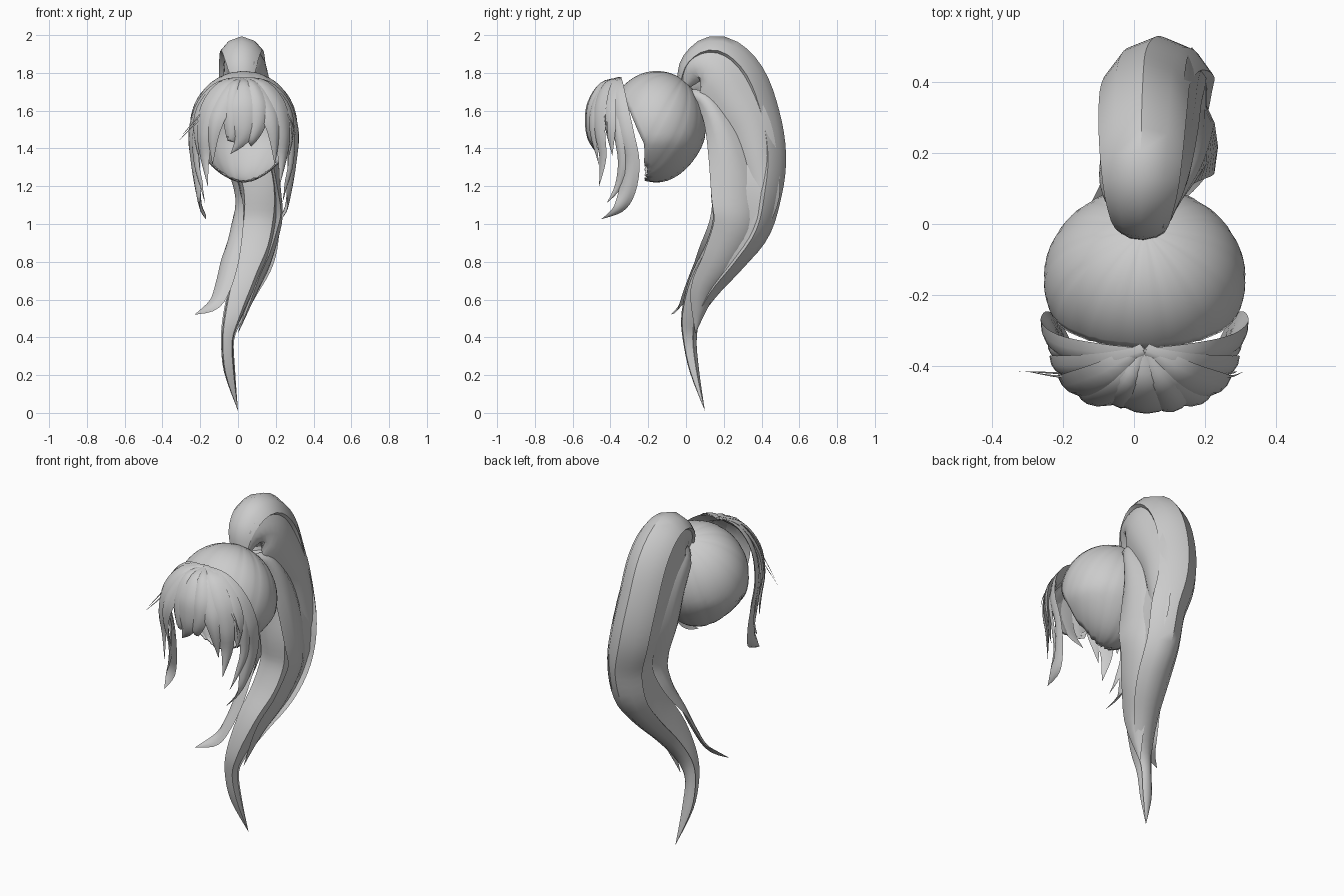
import bpy, bmesh, math, random
from mathutils import Vector as V

random.seed(4)
hair = bpy.data.materials.new("hair grey")
hair.diffuse_color = (0.6, 0.6, 0.6, 1)
C = V((0.03, -0.155, 1.515))        # centre of the head
R = V((0.285, 0.26, 0.295))         # radii of the skull cap
X = V((1, 0, 0))


def finish(name, bm, angle=40):
    bmesh.ops.remove_doubles(bm, verts=bm.verts, dist=0.0004)
    bmesh.ops.recalc_face_normals(bm, faces=bm.faces)
    me = bpy.data.meshes.new(name)
    bm.to_mesh(me)
    bm.free()
    me.materials.append(hair)
    ob = bpy.data.objects.new(name, me)
    bpy.context.collection.objects.link(ob)
    bpy.ops.object.select_all(action='DESELECT')
    ob.select_set(True)
    bpy.context.view_layer.objects.active = ob
    bpy.ops.object.shade_smooth_by_angle(angle=math.radians(angle))
    return ob


def smooth_path(pts, steps):
    """Catmull-Rom through rows of any length."""
    ext = [pts[0]] + pts + [pts[-1]]
    rows = []
    for i in range(1, len(ext) - 2):
        a, b, c, d = ext[i - 1:i + 3]
        for s in range(steps):
            t = s / steps
            rows.append([0.5 * (2 * q + (r - p) * t + (2 * p - 5 * q + 4 * r - w) * t * t
                                + (3 * q - p - 3 * r + w) * t ** 3) for p, q, r, w in zip(a, b, c, d)])
    return rows + [list(pts[-1])]


LEAF = [(-1, 0), (-0.5, 0.75), (0, 1), (0.5, 0.75), (1, 0), (0.5, -0.1), (0, -0.2), (-0.5, -0.1)]


def lock(name, pts, out, section=LEAF, steps=4):
    """Loft a section along rows of x, y, z, half width, half depth."""
    rows = smooth_path(pts, steps)
    bm = bmesh.new()
    prev = None
    for i, r in enumerate(rows):
        p = V(r[:3])
        t = (V(rows[min(i + 1, len(rows) - 1)][:3]) - V(rows[max(i - 1, 0)][:3])).normalized()
        side = t.cross(out(p, t)).normalized()
        up = side.cross(t)
        ring = [bm.verts.new(p + side * u * max(r[3], 0) + up * v * max(r[4], 0)) for u, v in section]
        if prev:
            for k in range(len(ring)):
                m = (k + 1) % len(ring)
                bm.faces.new((prev[k], prev[m], ring[m], ring[k]))
        else:
            bm.faces.new(ring)
        prev = ring
    return finish(name, bm)


def turn(a, b, top, bottom):
    """Facing direction that turns from a to b between two heights."""
    def out(p, t):
        f = min(1, max(0, (top - p.z) / (top - bottom)))
        return V(a).lerp(V(b), f)
    return out


from_head = lambda p, t: p - C
over_back = lambda p, t: X.cross(t)
to_right = lambda p, t: X


# Skull cap: pleated panels fanning out from the ponytail root, open at the face
def cap():
    bm = bmesh.new()
    pole = V((0, 0.52, 0.85)).normalized()
    e2 = X.cross(pole)
    n, m = 96, 18

    def point(th, ph):
        d = pole * math.cos(th) + (X * math.cos(ph) + e2 * math.sin(ph)) * math.sin(th)
        k = 1 - 0.008 * abs(math.cos(ph * 7)) ** 14 * min(1, th * 2)
        q = V((d.x * R.x, d.y * R.y, d.z * R.z)) * k
        f = min(1, max(0, (-0.08 - q.z) / 0.2))     # narrow towards the nape
        q.x *= 1 - 0.24 * f
        if q.y > 0:
            q.y *= 1 - 0.12 * f
        return C + q

    prev = None
    for j in range(n + 1):
        ph = 2 * math.pi * j / n
        end = 0.3
        while end < 3.0:
            p = point(end, ph)
            if p.y < -0.22 - 0.13 * min(1, max(0, (p.z - 1.42) / 0.3)):
                break
            end += 0.02
        if p.z < 1.3:               # ragged nape
            end -= random.uniform(0, 0.13)
        col = [bm.verts.new(point(end * i / m, ph)) for i in range(m + 1)]
        if prev:
            for i in range(m):
                bm.faces.new((prev[i], prev[i + 1], col[i + 1], col[i]))
        prev = col
    ob = finish("skull_cap", bm)
    s = ob.modifiers.new("thickness", 'SOLIDIFY')
    s.thickness = 0.006


cap()

# Ponytail: ridged back strip with recessed flanks, narrowing to a curled tip
BODY = [(-1, 0.52), (-0.62, 0.84), (0, 1), (0.62, 0.84), (1, 0.52), (0.8, 0.42), (0.8, 0.1),
        (0.85, -0.4), (0.7, -0.85), (0, -1), (-0.7, -0.85), (-0.85, -0.4), (-0.8, 0.1), (-0.8, 0.42)]
lock("ponytail_body", [
    (0.03, -0.02, 1.73, 0.05, 0.03), (0.02, 0.04, 1.82, 0.085, 0.09), (0.02, 0.14, 1.835, 0.115, 0.17),
    (0.025, 0.235, 1.735, 0.125, 0.195), (0.035, 0.30, 1.55, 0.125, 0.2), (0.065, 0.33, 1.36, 0.125, 0.2),
    (0.11, 0.32, 1.18, 0.115, 0.19), (0.11, 0.295, 1.0, 0.11, 0.16), (0.085, 0.21, 0.84, 0.105, 0.12),
    (0.03, 0.10, 0.68, 0.08, 0.09), (-0.025, 0.03, 0.52, 0.055, 0.055), (-0.055, 0.02, 0.39, 0.035, 0.037),
    (-0.045, 0.045, 0.22, 0.03, 0.025), (0, 0.1, 0.01, 0, 0)], over_back, BODY)

# Right flank: an upper blade and a wide lower one
lock("ponytail_right_upper", [
    (0.06, 0.0, 1.74, 0.03, 0.02), (0.09, 0.06, 1.82, 0.085, 0.035), (0.115, 0.16, 1.79, 0.13, 0.045),
    (0.135, 0.26, 1.64, 0.125, 0.045), (0.145, 0.34, 1.5, 0.115, 0.045), (0.155, 0.385, 1.33, 0.1, 0.045),
    (0.165, 0.41, 1.15, 0.085, 0.04), (0.165, 0.35, 0.98, 0.07, 0.035), (0.12, 0.24, 0.8, 0.05, 0.03),
    (0.05, 0.13, 0.6, 0, 0)], to_right)
lock("ponytail_right_lower", [
    (0.07, 0.0, 1.69, 0.02, 0.02), (0.115, 0.09, 1.66, 0.045, 0.03), (0.145, 0.155, 1.56, 0.065, 0.04),
    (0.17, 0.215, 1.385, 0.1, 0.04), (0.185, 0.265, 1.15, 0.135, 0.04), (0.185, 0.265, 0.99, 0.125, 0.04),
    (0.14, 0.18, 0.8, 0.1, 0.035), (0.07, 0.09, 0.64, 0.07, 0.03), (0.0, 0.05, 0.42, 0, 0)],
    turn((1, 0, 0), (1, 0.3, 0), 1.5, 1.1))

# Left flank: lock that turns forward and flicks into a second tip
lock("ponytail_left_tail", [
    (0.0, 0.0, 1.72, 0.03, 0.02), (-0.06, 0.09, 1.72, 0.07, 0.03), (-0.065, 0.18, 1.57, 0.08, 0.03),
    (-0.04, 0.22, 1.36, 0.09, 0.03), (0.015, 0.22, 1.15, 0.08, 0.03), (0.0, 0.185, 1.0, 0.07, 0.03),
    (-0.035, 0.1, 0.84, 0.062, 0.025), (-0.075, 0.03, 0.68, 0.055, 0.02), (-0.125, -0.02, 0.575, 0.038, 0.012),
    (-0.23, -0.08, 0.52, 0, 0)], turn((-1, 0, 0), (-0.7, -1, 0), 1.15, 0.8))

# Face-framing locks, mirrored about the head centre
for s, side in ((1, "right"), (-1, "left")):
    mx = lambda d: 0.03 + s * d
    lock("temple_lock_" + side, [
        (mx(0.0), -0.37, 1.76, 0.025, 0.012), (mx(0.12), -0.37, 1.73, 0.045, 0.018),
        (mx(0.215), -0.355, 1.63, 0.055, 0.02), (mx(0.258), -0.325, 1.48, 0.06, 0.022),
        (mx(0.255), -0.29, 1.33, 0.05, 0.02), (mx(0.235), -0.31, 1.18, 0.045, 0.02),
        (mx(0.22), -0.36, 1.08, 0.03, 0.012), (mx(0.2), -0.45, 1.025, 0, 0)], from_head)
    lock("temple_strand_" + side, [
        (mx(0.2), -0.36, 1.66, 0.02, 0.01), (mx(0.25), -0.36, 1.5, 0.03, 0.015),
        (mx(0.25), -0.34, 1.33, 0.025, 0.012), (mx(0.22), -0.36, 1.2, 0.018, 0.01),
        (mx(0.205), -0.42, 1.11, 0, 0)], from_head)
    # Side fringe sweeping from the parting
    lock("side_fringe_" + side, [
        (mx(0), -0.36, 1.765, 0.02, 0.012), (mx(0.1), -0.395, 1.735, 0.045, 0.018),
        (mx(0.2), -0.405, 1.63, 0.05, 0.02), (mx(0.24), -0.4, 1.51, 0.04, 0.018),
        (mx(0.24), -0.39, 1.36, 0, 0)], from_head)
    lock("outer_fringe_" + side, [
        (mx(0), -0.35, 1.765, 0.02, 0.012), (mx(0.09), -0.42, 1.73, 0.055, 0.02),
        (mx(0.17), -0.455, 1.62, 0.065, 0.022), (mx(0.205), -0.455, 1.48, 0.05, 0.02),
        (mx(0.205), -0.44, 1.35, 0.03, 0.014), (mx(0.19), -0.46, 1.2, 0, 0)], from_head)
    lock("inner_fringe_" + side, [
        (mx(0), -0.35, 1.765, 0.02, 0.012), (mx(0.06), -0.44, 1.72, 0.05, 0.02),
        (mx(0.13), -0.485, 1.6, 0.055, 0.02), (mx(0.16), -0.49, 1.48, 0.035, 0.015),
        (mx(0.165), -0.46, 1.31, 0, 0)], from_head)
    # Flyaway wisps
    for k in range(2):
        lock("wisp_%s_%d" % (side, k + 1), [
            (mx(0.03), -0.38, 1.757, 0.004, 0.003), (mx(0.15), -0.43 + 0.01 * k, 1.69 - 0.02 * k, 0.006, 0.004),
            (mx(0.24), -0.43 + 0.01 * k, 1.57 - 0.02 * k, 0.005, 0.003),
            (mx(0.335 if s < 0 else 0.28) - 0.02 * k, -0.415, 1.46 - 0.03 * k, 0, 0)], from_head)

# Centre fringe: three overlapping leaves
for name, dx, tip_x, tip_z, w, y in (("centre", 0.0, -0.04, 1.37, 0.075, -0.51),
                                     ("centre_right", 0.07, 0.07, 1.41, 0.055, -0.505),
                                     ("centre_left", -0.07, -0.07, 1.5, 0.05, -0.495)):
    lock("fringe_" + name, [
        (0.03, -0.35, 1.765, 0.02, 0.01), (0.03 + dx * 0.6, -0.44, 1.735, w * 0.7, 0.018),
        (0.035 + dx, y + 0.01, 1.64, w, 0.022), (0.035 + dx, y - 0.005, 1.54, w * 0.85, 0.02),
        (0.02 + dx * 0.8, y + 0.005, 1.45, w * 0.5, 0.015), (tip_x, -0.47, tip_z, 0, 0)], from_head)
